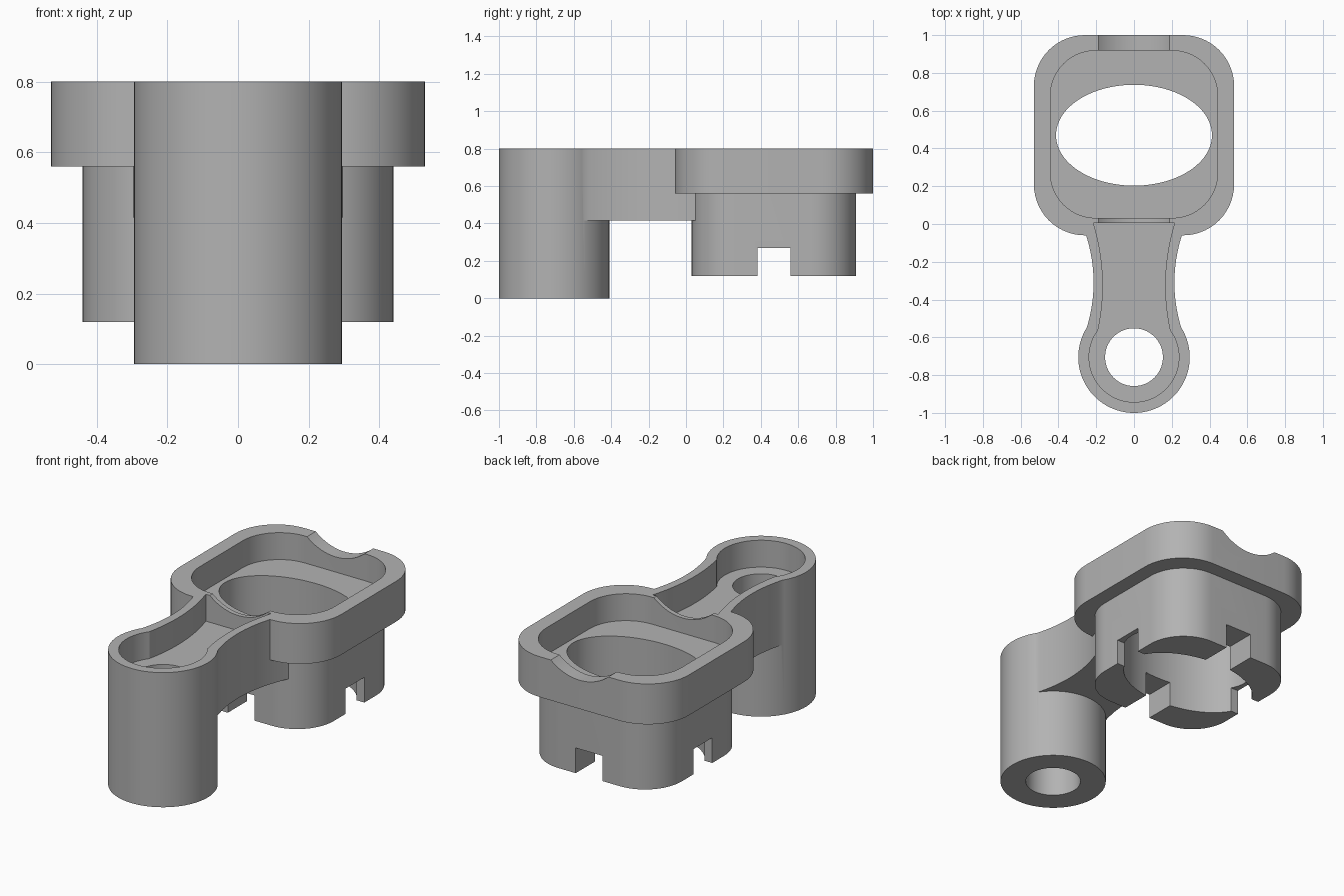
import bpy, bmesh, math
from math import sin, cos, pi

cube = bpy.data.objects.get("Cube")
if cube:
    bpy.data.objects.remove(cube, do_unlink=True)

BOSS_Y, CUP_Y = -0.705, 0.47
TOP, ABOVE = 0.8, 1.0

grey = bpy.data.materials.new("plain grey")
grey.use_nodes = True
grey.diffuse_color = (0.45, 0.45, 0.45, 1)
grey.node_tree.nodes["Principled BSDF"].inputs["Base Color"].default_value = (0.45, 0.45, 0.45, 1)


def ellipse(cy, a, b, n=96):
    return [(a * cos(2 * pi * i / n), cy + b * sin(2 * pi * i / n)) for i in range(n)]


def rounded_rect(cy, hx, hy, r, n=14):
    pts = []
    for k, (sx, sy) in enumerate([(1, 1), (-1, 1), (-1, -1), (1, -1)]):
        for i in range(n + 1):
            a = (k + i / n) * pi / 2
            pts.append((sx * (hx - r) + r * cos(a), cy + sy * (hy - r) + r * sin(a)))
    return pts


def waisted(p0, p1, p2, n=20):
    """Mirrored outline whose half width runs through three (y, x) points."""
    (y0, x0), (y1, x1), (y2, x2) = p0, p1, p2
    s0, s1 = (x1 - x0) / (y1 - y0), (x2 - x1) / (y2 - y1)
    curve = (s1 - s0) / (y2 - y0)
    side = []
    for i in range(n + 1):
        y = y0 + (y2 - y0) * i / n
        side.append((x0 + s0 * (y - y0) + curve * (y - y0) * (y - y1), y))
    foot = [(-0.1, BOSS_Y), (0.1, BOSS_Y)]
    return foot + side + [(-x, y) for x, y in reversed(side)]


def prism(name, outline, lo, hi, upright=True):
    """Extrude an outline along z, or along y when not upright."""
    bm = bmesh.new()
    place = (lambda u, v: (u, v, lo)) if upright else (lambda u, v: (u, lo, v))
    face = bm.faces.new([bm.verts.new(place(u, v)) for u, v in outline])
    grown = bmesh.ops.extrude_face_region(bm, geom=[face])["geom"]
    step = (0, 0, hi - lo) if upright else (0, hi - lo, 0)
    bmesh.ops.translate(bm, vec=step, verts=[g for g in grown if isinstance(g, bmesh.types.BMVert)])
    bmesh.ops.recalc_face_normals(bm, faces=bm.faces)
    mesh = bpy.data.meshes.new(name)
    bm.to_mesh(mesh)
    bm.free()
    mesh.materials.append(grey)
    ob = bpy.data.objects.new(name, mesh)
    bpy.context.collection.objects.link(ob)
    return ob


def combine(body, tool, operation):
    mod = body.modifiers.new(tool.name, 'BOOLEAN')
    mod.operation, mod.solver, mod.object = operation, 'EXACT', tool
    bpy.context.view_layer.objects.active = body
    bpy.ops.object.modifier_apply(modifier=mod.name)
    bpy.data.objects.remove(tool, do_unlink=True)


def box(cy, hx, hy):
    return [(-hx, cy - hy), (hx, cy - hy), (hx, cy + hy), (-hx, cy + hy)]


# Solid parts: cup rim, lower cup, connecting arm and post
body = prism("cup_bracket", rounded_rect(CUP_Y, 0.53, 0.53, 0.27), 0.56, TOP)
solids = [
    prism("lower_cup", rounded_rect(CUP_Y, 0.44, 0.44, 0.24), 0.12, 0.6),
    prism("arm", waisted((-0.55, 0.25), (-0.31, 0.214), (0.06, 0.30)), 0.415, TOP),
    prism("post", ellipse(BOSS_Y, 0.295, 0.295), 0, TOP),
]
for part in solids:
    combine(body, part, 'UNION')

# Hollows: cup recess, oval opening, arm channel, post pocket and bore
FLOOR = 0.64
hollows = [
    prism("cup_recess", rounded_rect(CUP_Y + 0.005, 0.443, 0.443, 0.24), FLOOR, ABOVE),
    prism("oval_opening", ellipse(CUP_Y, 0.413, 0.267), -0.1, ABOVE),
    prism("arm_channel", waisted((-0.56, 0.19), (-0.33, 0.165), (0.005, 0.215)), FLOOR, ABOVE),
    prism("post_pocket", ellipse(BOSS_Y, 0.238, 0.238), FLOOR, ABOVE),
    prism("post_bore", ellipse(BOSS_Y, 0.153, 0.153), -0.1, ABOVE),
    # Crossed slots in the foot of the cup
    prism("slot_across", box(CUP_Y, 0.7, 0.088), 0.0, 0.27),
    prism("slot_along", box(CUP_Y, 0.088, 0.5), 0.0, 0.27),
    # Shallow round scoop through the front and back walls of the rim
    prism("rim_scoop", ellipse(TOP + 0.22, 0.29, 0.29), -0.03, 1.1, upright=False),
]
for part in hollows:
    combine(body, part, 'DIFFERENCE')

bpy.ops.object.select_all(action='DESELECT')
body.select_set(True)
bpy.context.view_layer.objects.active = body
bpy.ops.object.shade_smooth_by_angle(angle=math.radians(30))
